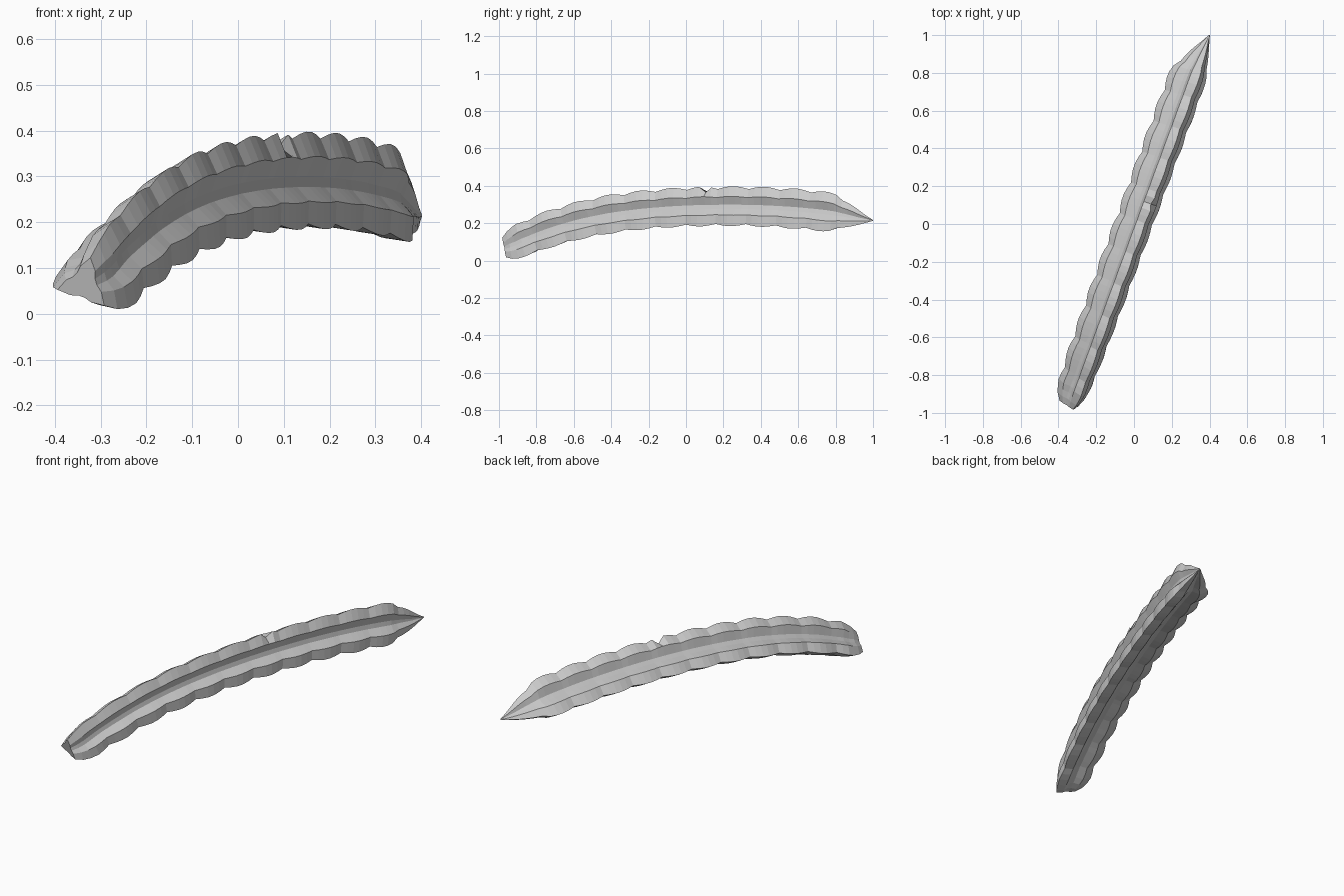
import bpy, bmesh, math
from mathutils import Vector

cube = bpy.data.objects.get("Cube")
if cube:
    bpy.data.objects.remove(cube)

# One flat grey for the whole pod
grey = bpy.data.materials.new("pod_grey")
grey.use_nodes = True
colour = (0.6, 0.6, 0.6, 1)
grey.diffuse_color = colour
grey.node_tree.nodes["Principled BSDF"].inputs["Base Color"].default_value = colour

# Centre line height and pod radius as (y, value) keys
HEIGHT = [(-0.96, 0.055), (-0.8, 0.128), (-0.6, 0.193), (-0.4, 0.236), (-0.2, 0.261),
          (0, 0.275), (0.2, 0.28), (0.4, 0.278), (0.6, 0.267), (0.8, 0.247), (1, 0.211)]
RADIUS = [(-0.96, 0.064), (-0.925, 0.092), (-0.86, 0.107), (-0.7, 0.115), (-0.4, 0.12),
          (0.72, 0.123), (0.8, 0.118), (1, 0.003)]
SCALLOPS, STEPS = 12, 5
WINGS = [math.radians(a) for a in (-49, 71, 191)]
# Half a wing section: angle from the tip, radius factor, scallop strength
SECTION = [(-46, 0.39, 0.15), (-25, 0.72, 0.8), (0, 1, 1), (25, 0.72, 0.8), (46, 0.39, 0.15)]


def sample(keys, y):
    for (a, va), (b, vb) in zip(keys, keys[1:]):
        if y <= b:
            return va + (vb - va) * max(0, (y - a) / (b - a))
    return keys[-1][1]


def centre(y):
    # Averaging neighbours rounds the bend of the centre line
    z = sum(sample(HEIGHT, y + d) for d in (-0.06, 0, 0.06)) / 3
    return Vector((0.018 + 0.369 * y + 0.013 * max(0, (y - 0.8) / 0.2), y, z))


# Three-winged pod: rings swept along the bent centre line
bm = bmesh.new()
rings = []
count = SCALLOPS * STEPS
side = Vector((0.94, -0.346, 0))
for i in range(count + 1):
    t = i / count
    y = -0.96 + 1.96 * t
    mid = centre(y)
    tangent = (centre(min(y + 0.03, 1)) - centre(max(y - 0.03, -0.96))).normalized()
    up = side.cross(tangent).normalized()
    radius = sample(RADIUS, y)
    wave = 0.13 * (abs(math.sin(math.pi * t * SCALLOPS)) - 0.75) if 0 < i < count else 0
    blunt = max(0, 1 - i / 4) * 0.6
    ring = []
    for w, wing in enumerate(WINGS):
        for degrees, factor, strength in SECTION:
            a = math.radians(degrees)
            flat = 0.5 / math.cos(math.pi / 3 - abs(a))
            r = radius * (factor + (flat - factor) * blunt) * (1 + wave * strength)
            # Small dent in the upper wing
            if w == 1 and degrees == 0 and abs(y - 0.13) < 0.017:
                r *= 0.74
            ring.append(bm.verts.new(mid + r * (math.cos(wing + a) * side + math.sin(wing + a) * up)))
    rings.append(ring)

for a, b in zip(rings, rings[1:]):
    for j in range(len(a)):
        k = (j + 1) % len(a)
        bm.faces.new((a[j], a[k], b[k], b[j]))
bm.faces.new(rings[0])
bm.faces.new(rings[-1])
bmesh.ops.recalc_face_normals(bm, faces=bm.faces)

mesh = bpy.data.meshes.new("winged_pod")
bm.to_mesh(mesh)
bm.free()
mesh.materials.append(grey)
pod = bpy.data.objects.new("winged_pod", mesh)
bpy.context.collection.objects.link(pod)
